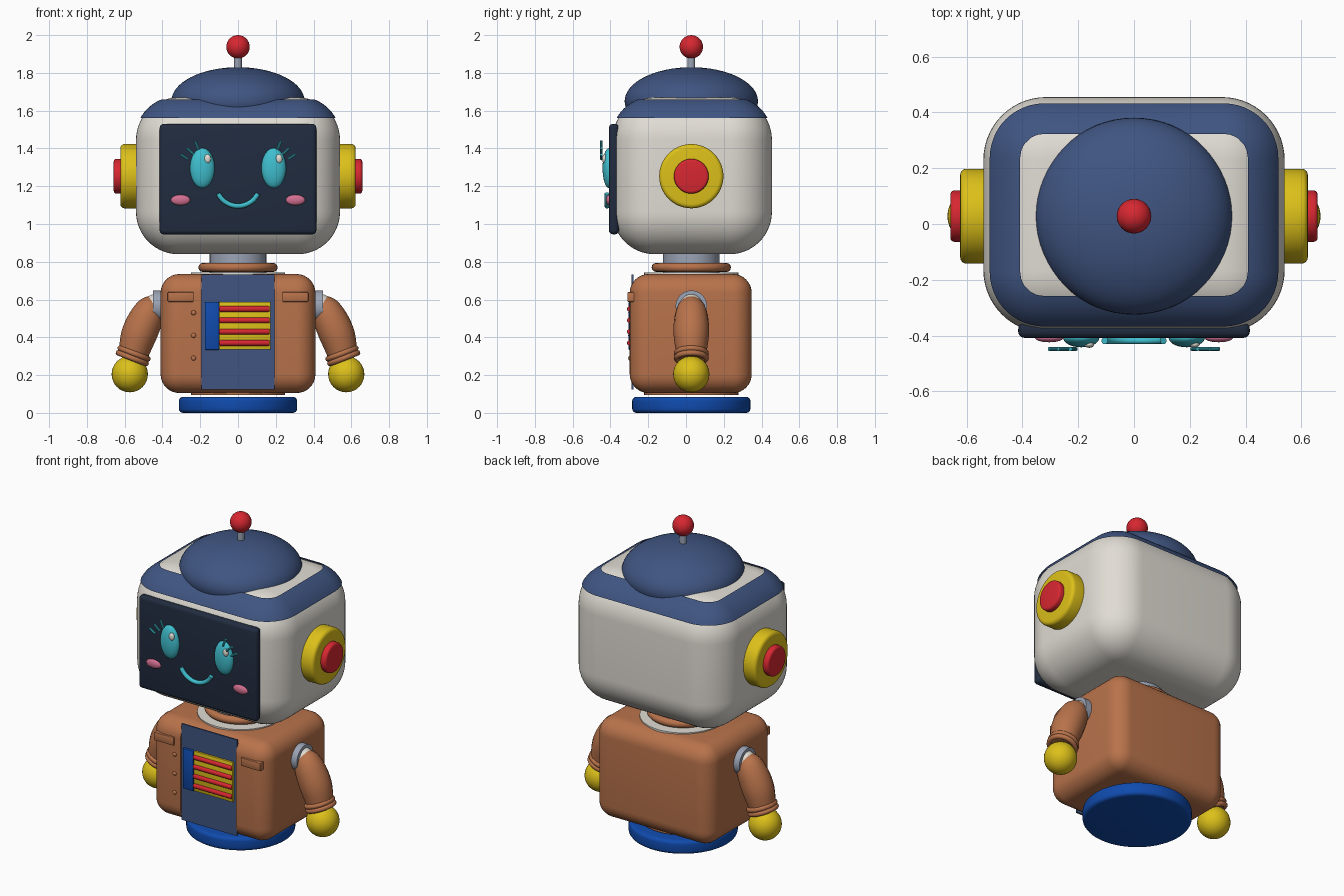
import bpy, bmesh, math
from mathutils import Matrix, Vector

if "Cube" in bpy.data.objects:
    bpy.data.objects.remove(bpy.data.objects["Cube"])

CY = 0.028  # depth centre of head and body


def mat(name, r, g, b):
    m = bpy.data.materials.new(name)
    m.diffuse_color = (r, g, b, 1)
    m.use_nodes = True
    m.node_tree.nodes["Principled BSDF"].inputs["Base Color"].default_value = m.diffuse_color
    return m


WHITE = mat("warm_white", 0.75, 0.72, 0.66)
NAVY = mat("navy", 0.05, 0.09, 0.22)
BLUE = mat("bright_blue", 0.005, 0.07, 0.42)
BROWN = mat("tan_brown", 0.48, 0.17, 0.07)
YELLOW = mat("yellow", 0.72, 0.53, 0.01)
RED = mat("red", 0.68, 0.02, 0.03)
CYAN = mat("cyan", 0.05, 0.52, 0.62)
DARK = mat("screen_dark", 0.015, 0.025, 0.05)
GREY = mat("metal_grey", 0.33, 0.37, 0.46)
PINK = mat("pink", 0.65, 0.16, 0.28)


def smooth(ob, angle=35):
    bpy.ops.object.select_all(action='DESELECT')
    ob.select_set(True)
    bpy.context.view_layer.objects.active = ob
    bpy.ops.object.shade_smooth_by_angle(angle=math.radians(angle))


def finish(name, bm, m):
    bmesh.ops.recalc_face_normals(bm, faces=bm.faces)
    me = bpy.data.meshes.new(name)
    bm.to_mesh(me)
    bm.free()
    ob = bpy.data.objects.new(name, me)
    bpy.context.collection.objects.link(ob)
    me.materials.append(m)
    smooth(ob)
    return ob


def box(name, lo, hi, m, r=0.0, seg=3, keep=None):
    """Rounded box between two corners; keep=(z0, z1) leaves only that slice."""
    bm = bmesh.new()
    lo, hi = Vector(lo), Vector(hi)
    bmesh.ops.create_cube(bm, size=1, matrix=Matrix.Translation((lo + hi) / 2) @ Matrix.Diagonal((*(hi - lo), 1)))
    if r:
        bmesh.ops.bevel(bm, geom=bm.edges[:], offset=r, segments=seg, profile=0.5, affect='EDGES')
    if keep:
        for z, n in ((keep[0], -1), (keep[1], 1)):
            bmesh.ops.bisect_plane(bm, geom=bm.verts[:] + bm.edges[:] + bm.faces[:],
                                   plane_co=(0, 0, z), plane_no=(0, 0, n), clear_outer=True)
    return finish(name, bm, m)


def ball(name, c, r, m, seg=32):
    bm = bmesh.new()
    r = r if isinstance(r, tuple) else (r, r, r)
    bmesh.ops.create_uvsphere(bm, u_segments=seg, v_segments=seg // 2, radius=1,
                              matrix=Matrix.Translation(c) @ Matrix.Diagonal((*r, 1)))
    return finish(name, bm, m)


def rod(name, a, b, r, m, bevel=0.0, seg=40):
    """Cylinder from a to b with optional rounded rims."""
    bm = bmesh.new()
    a, b = Vector(a), Vector(b)
    d = b - a
    rot = d.to_track_quat('Z', 'Y').to_matrix().to_4x4()
    bmesh.ops.create_cone(bm, cap_ends=True, segments=seg, radius1=r, radius2=r, depth=d.length,
                          matrix=Matrix.Translation((a + b) / 2) @ rot)
    if bevel:
        rims = [e for f in bm.faces if len(f.verts) > 4 for e in f.edges]
        bmesh.ops.bevel(bm, geom=rims, offset=bevel, segments=4, profile=0.5, affect='EDGES')
    return finish(name, bm, m)


def ring(name, c, axis, major, minor, m):
    bpy.ops.mesh.primitive_torus_add(major_radius=major, minor_radius=minor, major_segments=40,
                                     minor_segments=12, location=c,
                                     rotation=Vector(axis).to_track_quat('Z', 'Y').to_euler())
    ob = bpy.context.object
    ob.name = name
    ob.data.materials.append(m)
    smooth(ob, 60)


def tube(name, pts, m, nurbs=False):
    """Swept tube through (x, y, z, radius) points."""
    cu = bpy.data.curves.new(name, 'CURVE')
    cu.dimensions = '3D'
    cu.bevel_depth = 1
    cu.bevel_resolution = 6
    cu.use_fill_caps = True
    sp = cu.splines.new('NURBS' if nurbs else 'POLY')
    sp.points.add(len(pts) - 1)
    for p, (x, y, z, r) in zip(sp.points, pts):
        p.co, p.radius = (x, y, z, 1), r
    if nurbs:
        sp.use_endpoint_u, sp.order_u, sp.resolution_u = True, 3, 6
    ob = bpy.data.objects.new(name, cu)
    bpy.context.collection.objects.link(ob)
    cu.materials.append(m)
    bpy.ops.object.select_all(action='DESELECT')
    ob.select_set(True)
    bpy.context.view_layer.objects.active = ob
    bpy.ops.object.convert(target='MESH')
    smooth(bpy.context.object)


# Base disc
rod("base", (0, CY, 0), (0, CY, 0.085), 0.313, BLUE, 0.022, 64)

# Torso jacket with a front slot
jacket = box("jacket", (-0.41, -0.298, 0.105), (0.41, 0.348, 0.735), BROWN, 0.1, 8)
cutter = box("slot_cutter", (-0.193, -0.5, 0.0), (0.193, -0.27, 0.9), BROWN)
cutter.hide_render = True
mod = jacket.modifiers.new("slot", 'BOOLEAN')
mod.operation, mod.object, mod.solver = 'DIFFERENCE', cutter, 'EXACT'
bpy.context.view_layer.objects.active = jacket
bpy.ops.object.modifier_apply(modifier="slot")
bpy.data.objects.remove(cutter)
smooth(jacket)
rod("torso_bottom", (0, CY, 0.096), (0, CY, 0.12), 0.25, BROWN)
rod("torso_top", (0, CY, 0.72), (0, CY, 0.742), 0.25, WHITE)

# Shirt front and chest panel
box("shirt_front", (-0.193, -0.288, 0.125), (0.193, -0.278, 0.732), NAVY)
box("chest_panel", (-0.10, -0.299, 0.335), (0.172, -0.28, 0.588), YELLOW, 0.004, 2)
box("chest_panel_side", (-0.176, -0.304, 0.333), (-0.10, -0.28, 0.588), BLUE, 0.006, 2)
for i in range(4):
    z = 0.37 + i * 0.06
    rod("chest_bar", (-0.10, -0.297, z), (0.168, -0.297, z), 0.015, RED, 0.006, 16)

# Pocket flaps and buttons
for s in (-1, 1):
    xs = sorted((s * 0.235, s * 0.372))
    box("pocket_flap", (xs[0], -0.31, 0.588), (xs[1], -0.25, 0.64), BROWN, 0.005, 2)
for z in (0.29, 0.41, 0.53):
    ball("button", (-0.235, -0.298, z), (0.013, 0.008, 0.013), BROWN, 16)

# Neck and collar
rod("neck", (0, CY, 0.72), (0, CY, 0.88), 0.15, GREY)
ring("collar", (0, CY, 0.77), (0, 0, 1), 0.186, 0.024, BROWN)

# Arms
for s in (-1, 1):
    rod("shoulder_joint", (s * 0.3, CY, 0.565), (s * 0.45, CY, 0.565), 0.083, GREY)
    ball("upper_arm", (s * 0.435, CY, 0.555), (0.07, 0.066, 0.075), WHITE)
    tube("sleeve", [(s * 0.42, CY, 0.60, 0.03), (s * 0.445, CY, 0.575, 0.068), (s * 0.475, CY, 0.525, 0.088),
                    (s * 0.515, CY, 0.44, 0.096), (s * 0.54, CY, 0.37, 0.09), (s * 0.558, CY, 0.29, 0.075)],
         BROWN, True)
    for o in (-0.013, 0.013):
        ring("cuff", (s * (0.555 + 0.36 * o), CY, 0.302 - 0.93 * o), (s * 0.36, 0, -0.93), 0.078, 0.015, BROWN)
    ball("hand", (s * 0.573, CY, 0.205), 0.096, YELLOW)

# Head shell and blue cap band
box("head", (-0.54, -0.39, 0.84), (0.54, 0.455, 1.67), WHITE, 0.225, 14)
box("cap_band", (-0.546, -0.396, 0.834), (0.546, 0.461, 1.676), NAVY, 0.225, 14, keep=(1.56, 1.658))
ball("dome", (0, CY, 1.65), (0.353, 0.353, 0.18), NAVY, 64)

# Antenna
rod("antenna_rod", (0, CY, 1.8), (0, CY, 1.91), 0.02, GREY, 0, 24)
ball("antenna_ball", (0, CY, 1.938), 0.062, RED)

# Ear pads
for s in (-1, 1):
    rod("ear_pad", (s * 0.5, CY, 1.253), (s * 0.623, CY, 1.253), 0.17, YELLOW, 0.022, 64)
    rod("ear_button", (s * 0.6, CY, 1.253), (s * 0.658, CY, 1.253), 0.092, RED, 0.014, 48)

# Face screen
box("screen", (-0.415, -0.408, 0.945), (0.415, -0.355, 1.53), DARK, 0.022, 4)

# Eyes, lashes and cheeks
LASHES = (((0.305, 1.368), (0.265, 1.343)), ((0.272, 1.402), (0.234, 1.368)), ((0.228, 1.44), (0.208, 1.392)))
for s in (-1, 1):
    ball("eye", (s * 0.189, -0.408, 1.296), (0.065, 0.034, 0.106), CYAN)
    ball("eye_glint", (s * 0.189 + 0.028, -0.432, 1.345), (0.018, 0.012, 0.024), WHITE, 16)
    for (x0, z0), (x1, z1) in LASHES:
        rod("eyelash", (s * x0, -0.448, z0), (s * x1, -0.448, z1), 0.007, CYAN, 0, 10)
    ball("cheek", (s * 0.304, -0.408, 1.127), (0.051, 0.016, 0.028), PINK, 24)

# Smile
arc = [math.radians(-64 + 8 * i) for i in range(17)]
tube("smile", [(0.117 * math.sin(a), -0.418, 1.212 - 0.117 * math.cos(a), 0.013) for a in arc], CYAN)
